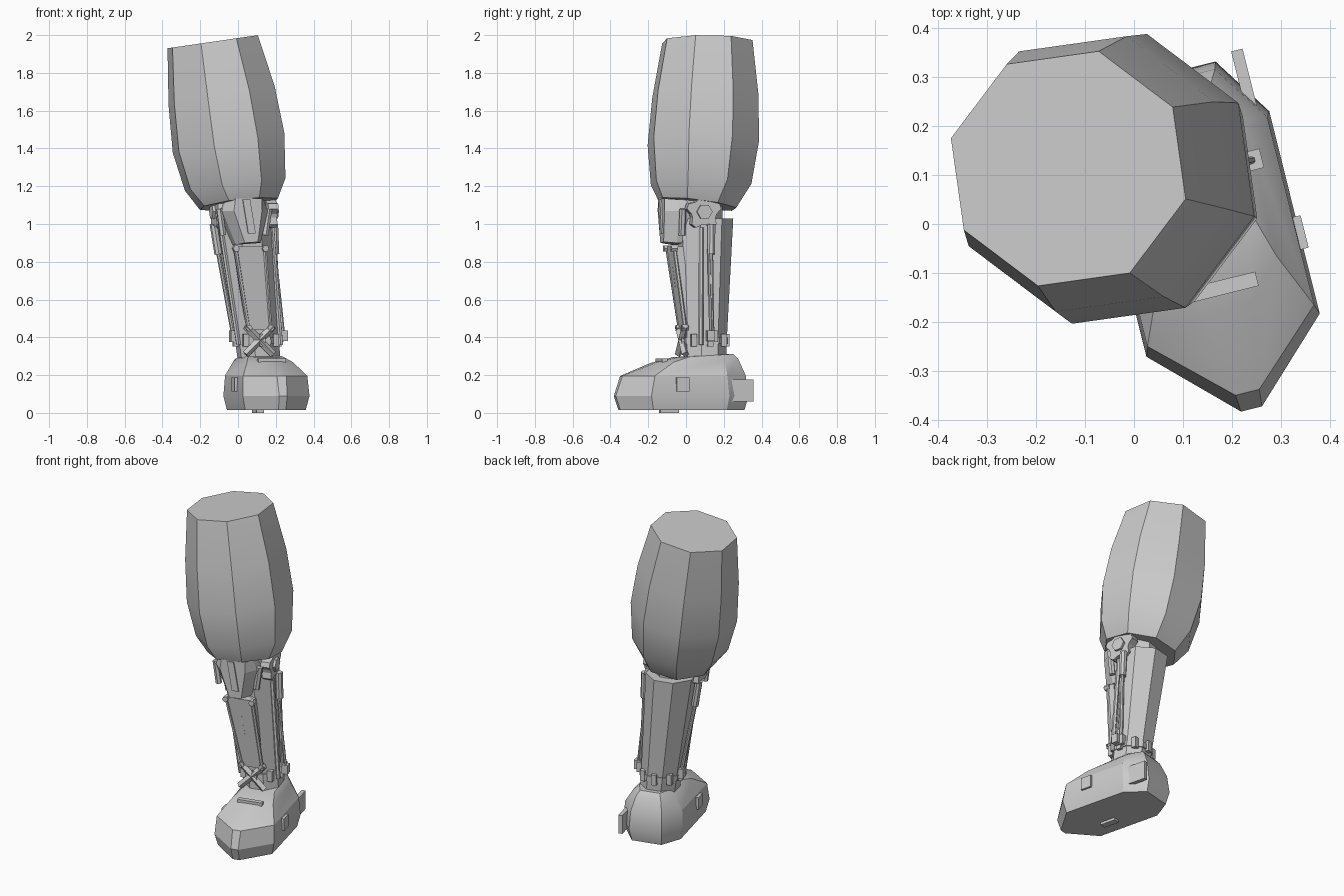
import bpy, math
from mathutils import Vector

if "Cube" in bpy.data.objects:
    bpy.data.objects.remove(bpy.data.objects["Cube"])

YAW = math.radians(14)
L = Vector((math.cos(YAW), math.sin(YAW), 0))     # leg's sideways direction
B = Vector((-math.sin(YAW), math.cos(YAW), 0))    # leg's backward direction
Z = Vector((0, 0, 1))


def loc(c, u, v, z):
    return Vector((c[0], c[1], 0)) + L * u + B * v + Z * z


def loft(name, rings, smooth=None):
    n = len(rings[0])
    faces = [tuple(reversed(range(n))), tuple(range((len(rings) - 1) * n, len(rings) * n))]
    for r in range(len(rings) - 1):
        for i in range(n):
            j = (i + 1) % n
            faces.append((r * n + i, r * n + j, (r + 1) * n + j, (r + 1) * n + i))
    me = bpy.data.meshes.new(name)
    me.from_pydata([tuple(p) for ring in rings for p in ring], [], faces)
    ob = bpy.data.objects.new(name, me)
    bpy.context.collection.objects.link(ob)
    bpy.ops.object.select_all(action='DESELECT')
    ob.select_set(True)
    bpy.context.view_layer.objects.active = ob
    bpy.ops.object.mode_set(mode='EDIT')
    bpy.ops.mesh.select_all(action='SELECT')
    bpy.ops.mesh.normals_make_consistent(inside=False)
    bpy.ops.object.mode_set(mode='OBJECT')
    if smooth:
        bpy.ops.object.shade_smooth_by_angle(angle=math.radians(smooth))
    return ob


def octagon(cx, cy, cz, r, a0, sx=0, sy=0):
    pts = []
    for i in range(8):
        a = math.radians(a0 + 45 * i)
        x, y = r * math.cos(a), r * math.sin(a)
        pts.append((cx + x, cy + y, cz + sx * x + sy * y))
    return pts


def rect(c, u, v, z, hu, hv):
    return [loc(c, u + a * hu, v + b * hv, z) for a, b in ((-1, -1), (1, -1), (1, 1), (-1, 1))]


def box(name, c, u, v, z, su, sv, sz):
    return loft(name, [rect(c, u, v, z - sz / 2, su / 2, sv / 2),
                       rect(c, u, v, z + sz / 2, su / 2, sv / 2)])


def rod(name, a, b, r, n=8):
    a, b = Vector(a), Vector(b)
    q = (b - a).to_track_quat('Z', 'Y')
    ring = [q @ Vector((r * math.cos(2 * math.pi * i / n), r * math.sin(2 * math.pi * i / n), 0))
            for i in range(n)]
    return loft(name, [[a + p for p in ring], [b + p for p in ring]])


def axis(z):                                       # shin centre line
    return (0.02 + (1.08 - z) * 0.115, 0.1)


# Thigh: leaning octagonal shell
loft("thigh", [octagon(*r) for r in (
    (0.005, 0.06, 1.105, 0.213, -14.5, 0.12, -0.12),
    (-0.015, 0.08, 1.21, 0.275, -14.5, 0.12, -0.02),
    (-0.05, 0.092, 1.43, 0.305, -14.5, 0.18, 0),
    (-0.087, 0.102, 1.68, 0.29, -14.5, 0.18, 0),
    (-0.134, 0.113, 1.965, 0.247, -14.5, 0.145, 0))], 30)

# Shin: tapered octagonal column with knee core above it
loft("shin", [octagon(*axis(z), z, r, 36.5) for z, r in ((0.29, 0.115), (0.4, 0.118), (1.03, 0.152))])
loft("knee_core", [octagon(0.03, 0.07, z, 0.125, 36.5) for z in (1.0, 1.14)])

# Foot: stacked outlines, long in front and blunt at the heel
FC = (0.15, -0.018)


def foot_ring(zf, zb, front, toe, half, v0, v1, heel, back):
    pts = [(-toe, front), (toe, front), (half, v0), (half, v1),
           (heel, back), (-heel, back), (-half, v1), (-half, v0)]
    return [loc(FC, u, v, zf + (zb - zf) * (v - front) / (back - front)) for u, v in pts]


loft("foot", [foot_ring(*r) for r in (
    (0.015, 0.015, -0.345, 0.02, 0.165, -0.2, 0.2, 0.09, 0.315),
    (0.09, 0.09, -0.37, 0.022, 0.182, -0.215, 0.21, 0.1, 0.335),
    (0.195, 0.2, -0.335, 0.025, 0.175, -0.195, 0.2, 0.095, 0.32),
    (0.265, 0.285, -0.16, 0.05, 0.125, -0.08, 0.2, 0.075, 0.285),
    (0.295, 0.312, -0.04, 0.05, 0.095, 0.02, 0.18, 0.06, 0.262))], 25)
for s in (-1, 1):
    box("foot_side_plate", FC, s * 0.18, -0.045, 0.15, 0.025, 0.068, 0.075)
box("heel_spur", FC, 0.148, 0.287, 0.118, 0.024, 0.12, 0.115)
box("sole_plate", FC, -0.06, -0.06, 0.011, 0.04, 0.1, 0.022)
box("instep_strap", FC, 0.0, -0.115, 0.278, 0.15, 0.03, 0.022)

# Knee pad: chamfered shield
KC = (0.025, -0.02)
pad = [(-0.1, 1.13), (0.1, 1.13), (0.125, 1.07), (0.085, 0.9), (-0.05, 0.89), (-0.125, 1.07)]
face = [(-0.075, 1.135), (0.085, 1.135), (0.085, 1.07), (0.06, 0.905), (-0.02, 0.9), (-0.085, 1.07)]
loft("knee_pad", [[loc(KC, u, 0.03, z) for u, z in pad],
                  [loc(KC, u, -0.05, z) for u, z in pad],
                  [loc(KC, u * 0.9, -0.115, z) for u, z in face]])
loft("knee_strip", [rect(KC, u, -0.114, z, 0.02, 0.01) for u, z in ((0.02, 0.95), (-0.01, 1.13))])

# Shin guard: tapered plate with edge rails, corner bolts and raised strip
top_c, low_c = (0.06, -0.06), (0.108, 0.0)
loft("shin_guard", [rect(low_c, 0, 0, 0.44, 0.06, 0.025), rect(top_c, 0, 0, 0.88, 0.085, 0.025)])
loft("guard_strip", [rect((0.09, -0.02), -0.02, -0.025, 0.65, 0.008, 0.008),
                     rect((0.073, -0.042), -0.02, -0.025, 0.82, 0.008, 0.008)])
for s in (-1, 1):
    hi, lo = loc(top_c, s * 0.08, -0.02, 0.87), loc(low_c, s * 0.06, -0.02, 0.45)
    rod("guard_rail", lo, hi, 0.011, 6)
    for p in (hi, lo):
        rod("guard_bolt", p + B * 0.015, p - B * 0.02, 0.018, 6)
    # Ankle cross brace
    a, b = loc(low_c, -s * 0.075, -0.022, 0.31), loc(low_c, s * 0.075, -0.022, 0.46)
    rod("ankle_cross", a, b, 0.02, 4)

# Knee hubs, pistons and rods on both sides
for s in (-1, 1):
    kc = axis(1.07)
    star = []
    for i in range(20):
        r = 0.095 if i % 4 in (0, 1) else 0.07
        t = 2 * math.pi * (i + 0.5) / 20
        star.append((r * math.cos(t), 1.065 + r * math.sin(t)))
    loft("knee_hub", [[loc(kc, s * u, -0.045 + v, z) for v, z in star] for u in (0.11, 0.165)])
    rod("hub_bolt", loc(kc, s * 0.16, -0.045, 1.065), loc(kc, s * 0.18, -0.045, 1.065), 0.042, 6)
    p = loc(axis(0.99), s * 0.165, -0.005, 1.0)
    q = loc(axis(0.85), s * 0.155, -0.005, 0.84)
    e = loc(axis(0.4), s * 0.122, 0.01, 0.4)
    rod("piston_sleeve", p, q, 0.022)
    rod("piston_rod", q, e, 0.012)
    rod("side_rail", loc(axis(0.98), s * 0.14, -0.055, 0.98),
        loc(axis(0.36), s * 0.115, -0.05, 0.36), 0.013, 6)
    box("piston_foot", axis(0.4), s * 0.122, 0.01, 0.405, 0.04, 0.05, 0.06)
    # Small guides beside the knee pad
    rod("knee_guide", loc(KC, s * 0.135, -0.03, 1.08), loc(KC, s * 0.115, -0.03, 0.94), 0.018, 6)

# Outer rod ending in a stand-off block
rod("outer_rod", (0.195, 0.12, 0.86), (0.24, 0.13, 0.43), 0.008, 6)
box("stand_off_block", (0.243, 0.13), 0, 0, 0.408, 0.036, 0.04, 0.055)

# Ankle collar with clasps
loft("ankle_collar", [octagon(*axis(z), z, 0.124, 36.5) for z in (0.365, 0.4)])
loft("ankle_cuff", [octagon(*axis(z), z, 0.105, 36.5) for z in (0.26, 0.34)])
for i in range(8):
    t = math.radians(45 * i)
    box("ankle_clasp", axis(0.38), 0.115 * math.cos(t), 0.115 * math.sin(t), 0.385, 0.03, 0.03, 0.065)
